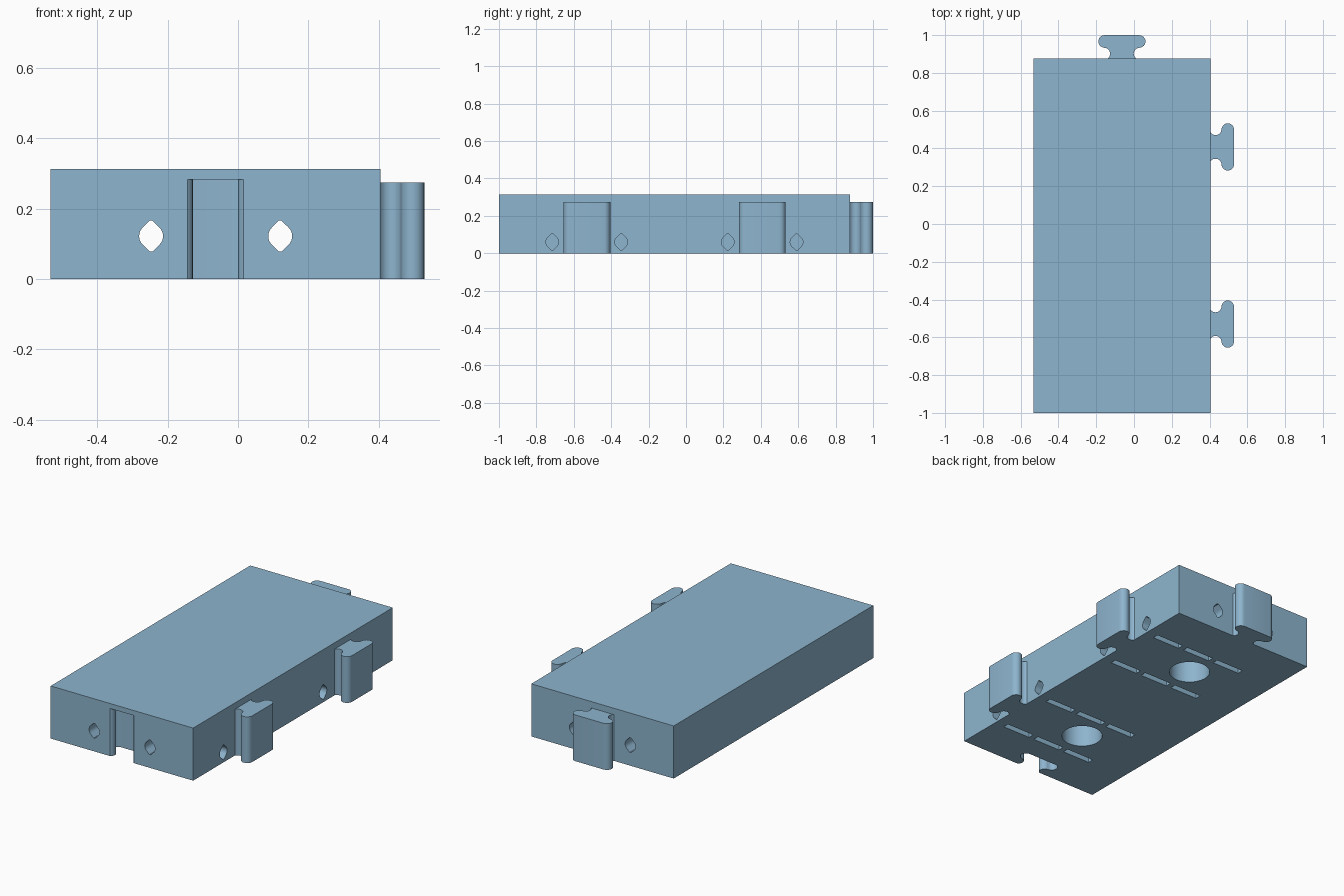
import bpy, bmesh, math
from mathutils import Matrix, Vector

if "Cube" in bpy.data.objects:
    bpy.data.objects.remove(bpy.data.objects["Cube"])

blue = bpy.data.materials.new("grey_blue")
blue.diffuse_color = (0.27, 0.46, 0.62, 1)
blue.use_nodes = True
blue.node_tree.nodes["Principled BSDF"].inputs["Base Color"].default_value = blue.diffuse_color

X0, X1, Y0, Y1, TOP = -0.533, 0.405, -1.0, 0.877, 0.313
CX = (X0 + X1) / 2
PEG_Y = (-0.53, 0.408)


def prism(name, outline, depth, matrix):
    """Extrude a 2D outline along its local z, then place it with a matrix."""
    bm = bmesh.new()
    face = bm.faces.new([bm.verts.new((a, b, 0)) for a, b in outline])
    ext = bmesh.ops.extrude_face_region(bm, geom=[face])
    verts = [v for v in ext["geom"] if isinstance(v, bmesh.types.BMVert)]
    bmesh.ops.translate(bm, verts=verts, vec=(0, 0, depth))
    bmesh.ops.transform(bm, matrix=matrix, verts=bm.verts)
    bmesh.ops.recalc_face_normals(bm, faces=bm.faces)
    mesh = bpy.data.meshes.new(name)
    bm.to_mesh(mesh)
    bm.free()
    mesh.materials.append(blue)
    obj = bpy.data.objects.new(name, mesh)
    bpy.context.collection.objects.link(obj)
    return obj


def rect(x0, x1, y0, y1):
    return [(x0, y0), (x1, y0), (x1, y1), (x0, y1)]


def arc(cx, cy, r, start, end, n=12):
    return [(cx + r * math.cos(math.radians(start + (end - start) * i / n)),
             cy + r * math.sin(math.radians(start + (end - start) * i / n)))
            for i in range(n + 1)]


def t_profile(grow=0.0, lead=0.0):
    """T-shaped key pointing along +x: flared neck and a rounded bar."""
    half = arc(0.0265, 0.094 + grow, 0.0315, 212.7, 360)
    half += arc(0.0915 + grow, 0.092 + grow, 0.033, 180, 0)
    if lead:
        half.insert(0, (-lead, half[0][1]))
    return half + [(x, -y) for x, y in reversed(half)]


# round hole with pointed top and bottom
hole = arc(0, 0, 0.034, -45, 45, 8) + [(0.004, 0.044), (-0.004, 0.044)]
hole += arc(0, 0, 0.034, 135, 225, 8) + [(-0.004, -0.044), (0.004, -0.044)]


def axes(u, v, w, origin):
    m = Matrix((u, v, w)).transposed().to_4x4()
    m.translation = Vector(origin)
    return m


# main block
body = prism("block", rect(X0, X1, Y0, Y1), TOP, Matrix())
cutters = []

# T-shaped socket in the front
turn = Matrix.Rotation(math.pi / 2, 4, 'Z')
cutters.append(prism("socket_cutter", t_profile(0.002, 0.05), 0.303,
                     Matrix.Translation((CX, Y0, -0.02)) @ turn))

# long holes running from front to back
for x in (-0.247, 0.12):
    cutters.append(prism("long_hole_cutter", hole, 2.2,
                         axes((1, 0, 0), (0, 0, 1), (0, 1, 0), (x, -1.1, 0.122))))

for cy in PEG_Y:
    # round recess in the underside
    cutters.append(prism("recess_cutter", arc(0, 0, 0.113, 0, 360, 48)[:-1], 0.27,
                         Matrix.Translation((CX, cy, -0.02))))
    for y in (cy - 0.185, cy + 0.183):
        # blind holes from the right side
        cutters.append(prism("side_hole_cutter", hole, 0.75,
                             axes((0, 1, 0), (0, 0, 1), (1, 0, 0), (-0.29, y, 0.06))))
        # slots below each side hole
        for x in (0.247, 0.027, -0.19):
            cutters.append(prism("slot_cutter",
                                 rect(x - 0.092, x + 0.092, y - 0.018, y + 0.018), 0.08,
                                 Matrix.Translation((0, 0, -0.02))))

for cutter in cutters:
    mod = body.modifiers.new("cut", 'BOOLEAN')
    mod.operation = 'DIFFERENCE'
    mod.solver = 'EXACT'
    mod.object = cutter
    bpy.context.view_layer.objects.active = body
    bpy.ops.object.modifier_apply(modifier=mod.name)
    bpy.data.objects.remove(cutter)

# T-shaped connectors on the right and the back
parts = [body]
for y in PEG_Y:
    parts.append(prism("side_connector", t_profile(), 0.275,
                       Matrix.Translation((X1, y, 0))))
parts.append(prism("back_connector", t_profile(), 0.275,
                   Matrix.Translation((CX, Y1 - 0.002, 0)) @ turn))

# smooth curved walls, keep hard edges
for obj in parts:
    bpy.ops.object.select_all(action='DESELECT')
    obj.select_set(True)
    bpy.context.view_layer.objects.active = obj
    bpy.ops.object.shade_smooth_by_angle(angle=math.radians(30))
